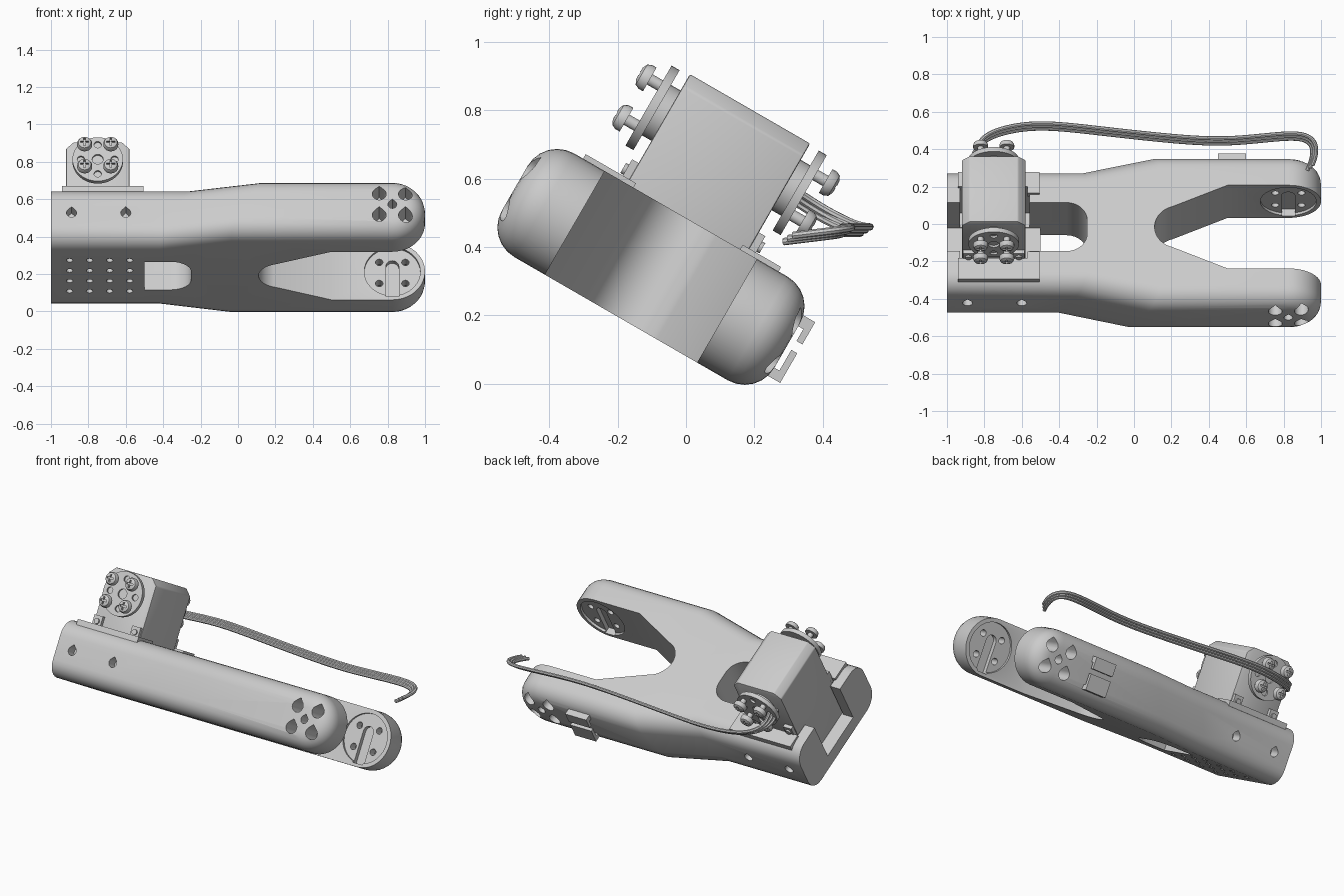
import bpy, bmesh, math
from math import sin, cos, pi, radians
from mathutils import Matrix, Vector

cube = bpy.data.objects.get("Cube")
if cube:
    bpy.data.objects.remove(cube, do_unlink=True)

# single grey material
grey = bpy.data.materials.new("light_grey")
grey.use_nodes = True
grey.diffuse_color = (0.6, 0.6, 0.6, 1)
grey.node_tree.nodes["Principled BSDF"].inputs["Base Color"].default_value = (0.6, 0.6, 0.6, 1)

# the bracket is built flat (x along, y across, z thickness), then tilted
TILT = Matrix.Translation((0, -0.225, 0.13)) @ Matrix.Rotation(radians(-30), 4, 'X')
BOTTOM, TOP, MID = 0.07, 0.42, 0.245
SERVO_X, SERVO_Y, AXLE_Z = -0.75, 0.02, 0.65
ARM_X, ARM_R = 0.825, 0.175
flat_parts = []


def rect(x0, x1, y0, y1):
    return [(x0, y0), (x1, y0), (x1, y1), (x0, y1)]


def arc(cx, cy, r, a0, a1, n):
    return [(cx + r * cos(a0 + (a1 - a0) * i / n), cy + r * sin(a0 + (a1 - a0) * i / n))
            for i in range(n + 1)]


def circle(cx, cy, r, n=24):
    return arc(cx, cy, r, 0, 2 * pi, n)[:-1]


def teardrop(cx, cy, r):
    return arc(cx, cy, r, radians(135), radians(405), 18) + [(cx, cy + 1.41 * r)]


def prism(bm, pts, lo, hi, axis='z'):
    """Extrude a 2D outline along z (points are x,y) or along y (points are x,z)."""
    def at(p, d):
        return (p[0], p[1], d) if axis == 'z' else (p[0], d, p[1])
    a = [bm.verts.new(at(p, lo)) for p in pts]
    b = [bm.verts.new(at(p, hi)) for p in pts]
    new = [bm.faces.new(a), bm.faces.new(b)]
    for i in range(len(pts)):
        j = (i + 1) % len(pts)
        new.append(bm.faces.new((a[i], a[j], b[j], b[i])))
    bmesh.ops.recalc_face_normals(bm, faces=new)
    return new


def finish(bm, name, material=True):
    bmesh.ops.recalc_face_normals(bm, faces=bm.faces)
    mesh = bpy.data.meshes.new(name)
    bm.to_mesh(mesh)
    bm.free()
    obj = bpy.data.objects.new(name, mesh)
    bpy.context.collection.objects.link(obj)
    if material:
        mesh.materials.append(grey)
        flat_parts.append(obj)
    return obj


def activate(obj):
    bpy.ops.object.select_all(action='DESELECT')
    obj.select_set(True)
    bpy.context.view_layer.objects.active = obj


def cut(target, *solids):
    """Subtract a group of separate prisms from the target."""
    bm = bmesh.new()
    for s in solids:
        prism(bm, *s)
    cutter = finish(bm, "cutter", False)
    cutter.hide_render = True
    mod = target.modifiers.new("cut", 'BOOLEAN')
    mod.operation, mod.solver, mod.object = 'DIFFERENCE', 'EXACT', cutter
    activate(target)
    bpy.ops.object.modifier_apply(modifier=mod.name)
    bpy.data.objects.remove(cutter, do_unlink=True)


def part(name, *solids, bevel=0):
    bm = bmesh.new()
    for s in solids:
        prism(bm, *s)
    if bevel:
        bmesh.ops.bevel(bm, geom=bm.edges[:], offset=bevel, segments=2, profile=0.5, affect='EDGES')
    return finish(bm, name)


# forked bracket: side profile swept across, flaring from base to arms
profile = [(-1, BOTTOM), (-0.43, BOTTOM), (-0.05, BOTTOM)]
profile += arc(ARM_X, MID, ARM_R, -pi / 2, pi / 2, 20)
profile += [(0.13, TOP), (-0.26, TOP), (-1, TOP)]
bm = bmesh.new()
n = len(profile)
rings, rim = [], []
for s in (-1, 1):
    ring = [bm.verts.new((x, s * (0.37 if x < -0.2 else 0.46), z)) for x, z in profile]
    bm.faces.new((ring[0], ring[1], ring[n - 2], ring[n - 1]))
    bm.faces.new((ring[1], ring[2], ring[n - 3], ring[n - 2]))
    bm.faces.new(ring[2:n - 2])
    rim += [bm.edges.get((ring[i], ring[i + 1])) for i in range(n - 1)]
    rings.append(ring)
for i in range(n):
    j = (i + 1) % n
    bm.faces.new((rings[0][i], rings[0][j], rings[1][j], rings[1][i]))
bmesh.ops.recalc_face_normals(bm, faces=bm.faces)
bmesh.ops.bevel(bm, geom=rim, offset=0.1, segments=6, profile=0.5, affect='EDGES')
bracket = finish(bm, "forked_bracket")

# fork opening, slot, open channel and servo pocket
fork = [(1.2, 0.257), (0.5, 0.257)] + arc(0.24, 0, 0.13, radians(105), radians(255), 20)
fork += [(0.5, -0.257), (1.2, -0.257)]
slot = [(-0.5, -0.15)] + arc(-0.36, -0.04, 0.11, -pi / 2, 0, 8)
slot += arc(-0.36, 0.04, 0.11, 0, pi / 2, 8) + [(-0.5, 0.15)]
cut(bracket, (fork, -0.2, 0.8), (slot, -0.2, 0.8))
cut(bracket, (rect(-1.1, -0.49, -0.15, 0.15), 0.15, 0.8))
cut(bracket, (rect(-0.93, -0.56, SERVO_Y - 0.22, SERVO_Y + 0.22), 0.152, 0.8))

# mounting holes in the arms, base walls and floor plate
small, large, recess, groove = [], [], [], []
for s in (-1, 1):
    def span(a, b):
        return (min(s * a, s * b), max(s * a, s * b), 'y')
    for dx in (-0.07, 0.07):
        for dz in (-0.065, 0.065):
            small.append((circle(ARM_X + dx, MID + dz, 0.02, 16), *span(0.2, 0.6)))
            large.append((teardrop(ARM_X + dx, MID + dz, 0.037), *span(0.33, 0.6)))
    small.append((teardrop(ARM_X, MID, 0.024), *span(0.36, 0.6)))
    for x in (-0.89, -0.6):
        large.append((teardrop(x, MID, 0.027), *span(0.3, 0.6)))
    recess.append((circle(ARM_X, MID, 0.15, 40), *span(0.2, 0.272)))
    arch = [(ARM_X + 0.035, 0.09)] + arc(ARM_X, 0.285, 0.035, 0, pi, 10) + [(ARM_X - 0.035, 0.09)]
    groove.append((arch, *span(0.2, 0.3)))
for group in (recess, groove, small, large):
    cut(bracket, *group)
cut(bracket, *[(circle(-0.74 + i * 0.107, j * 0.11, 0.018, 12), 0, 0.12)
               for i in (-1.5, -0.5, 0.5, 1.5) for j in (-1.5, -0.5, 0.5, 1.5)])

# thin pads beside the servo
for name, y0, y1 in (("front_pad", -0.33, -0.16), ("rear_pad", 0.2, 0.33)):
    part(name, (rect(-0.94, -0.57, y0 if y0 < 0 else 0.24, -0.2 if y0 < 0 else y1), 0.40, 0.435),
         (rect(-0.57, -0.505, y0, y1), 0.40, 0.435))

# servo body with chamfered top corners
c = 0.04
shape = [(-0.92, 0.15), (-0.58, 0.15), (-0.58, 0.79 - c), (-0.58 - c, 0.79), (-0.92 + c, 0.79), (-0.92, 0.79 - c)]
part("servo_body", (shape, SERVO_Y - 0.203, SERVO_Y + 0.203, 'y'), bevel=0.006)

# servo end plates, axle hubs and horns on both sides
for label, s in (("front", -1), ("rear", 1)):
    def side(a, b):
        ys = sorted((SERVO_Y + s * a, SERVO_Y + s * b))
        return (ys[0], ys[1], 'y')
    part(label + "_servo_lugs", *[(rect(x - 0.03, x + 0.03, 0.40, 0.49), *side(0.2, 0.225)) for x in (-0.885, -0.615)])
    part(label + "_lug_screws", *[(circle(x, 0.455, 0.017, 12), *side(0.22, 0.235)) for x in (-0.885, -0.615)])
    part(label + "_axle_hub", (circle(SERVO_X, AXLE_Z, 0.085, 32), *side(0.2, 0.24)))
    horn = part(label + "_horn", (circle(SERVO_X, AXLE_Z, 0.135, 48), *side(0.235, 0.262)))
    pits = [(circle(SERVO_X + 0.09 * cos(a), AXLE_Z + 0.09 * sin(a), 0.02, 14), *side(0.25, 0.3))
            for a in (0, pi / 2, pi, 3 * pi / 2)]
    cut(horn, (circle(SERVO_X, AXLE_Z, 0.03, 20), *side(0.25, 0.3)), *pits)

# domed screw with a cross recess, copied around both horns
bm = bmesh.new()
outline = [(0.0, 0.25), (0.017, 0.25), (0.017, 0.297), (0.04, 0.297), (0.04, 0.312), (0.034, 0.325), (0.02, 0.332), (0, 0.333)]
vs = [bm.verts.new((r, -h, 0)) for r, h in outline]
edges = [bm.edges.new(p) for p in zip(vs, vs[1:])]
bmesh.ops.spin(bm, geom=vs + edges, cent=(0, 0, 0), axis=(0, 1, 0), angle=2 * pi, steps=20)
bmesh.ops.remove_doubles(bm, verts=bm.verts, dist=0.0005)
screw = finish(bm, "front_horn_screw")
for w, h in ((0.022, 0.005), (0.005, 0.022)):
    cut(screw, (rect(-w, w, -h, h), -0.4, -0.318, 'y'))
first = True
for s in (1, -1):
    for dx in (-0.07, 0.07):
        for dz in (-0.068, 0.068):
            obj = screw if first else screw.copy()
            if not first:
                obj.data = screw.data.copy()
                obj.name = "front_horn_screw" if s > 0 else "rear_horn_screw"
                bpy.context.collection.objects.link(obj)
                flat_parts.append(obj)
            first = False
            turn = Matrix.Identity(4) if s > 0 else Matrix.Rotation(pi, 4, 'Z')
            obj.matrix_world = Matrix.Translation((SERVO_X + dx, SERVO_Y, AXLE_Z + dz)) @ turn

# cable clip: two hooks on the rear arm
for name, base, lip in (("upper_clip_hook", (0.31, 0.345), (0.27, 0.345)),
                        ("lower_clip_hook", (0.14, 0.17), (0.14, 0.24))):
    part(name, (rect(0.45, 0.6, 0.44, 0.48), *base), (rect(0.45, 0.6, 0.477, 0.497), *lip))

# tilt the whole assembly and shade it
for obj in flat_parts:
    obj.matrix_world = TILT @ obj.matrix_world
    activate(obj)
    bpy.ops.object.shade_smooth_by_angle(angle=radians(32))

# three-strand cable running from the servo along the rear side
path = [(-0.83, 0.29, 0.57), (-0.87, 0.36, 0.52), (-0.83, 0.45, 0.47), (-0.7, 0.505, 0.45), (-0.5, 0.535, 0.45),
        (-0.2, 0.5, 0.45), (0.2, 0.455, 0.45), (0.5, 0.435, 0.45), (0.8, 0.475, 0.45),
        (0.96, 0.47, 0.445), (0.975, 0.38, 0.435), (0.94, 0.3, 0.425)]
for k in (-1, 0, 1):
    curve = bpy.data.curves.new("cable_strand", 'CURVE')
    curve.dimensions = '3D'
    curve.bevel_depth, curve.bevel_resolution, curve.resolution_u = 0.011, 2, 8
    spline = curve.splines.new('NURBS')
    spline.points.add(len(path) - 1)
    for i, p in enumerate(path):
        turned = 0.014 if i in (0, 1, 10, 11) else 0
        spline.points[i].co = (*(Vector(p) + k * Vector((turned, 0.014, 0.009))), 1)
    spline.order_u, spline.use_endpoint_u = 4, True
    curve.use_fill_caps = True
    curve.materials.append(grey)
    strand = bpy.data.objects.new("cable_strand", curve)
    bpy.context.collection.objects.link(strand)
    activate(strand)
    bpy.ops.object.convert(target='MESH')
    bpy.ops.object.shade_smooth_by_angle(angle=radians(40))
